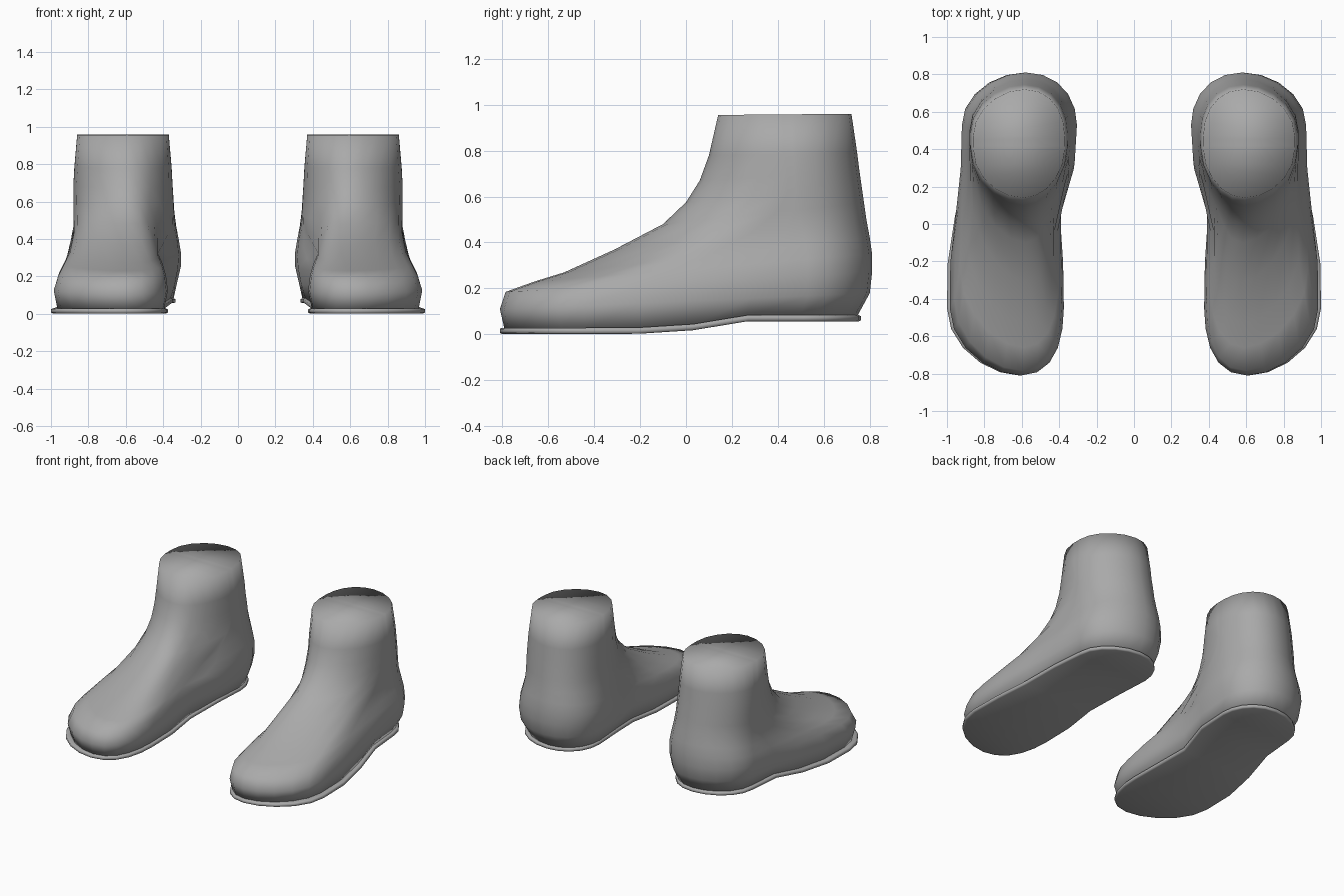
import bpy, bmesh, math

if "Cube" in bpy.data.objects:
    bpy.data.objects.remove(bpy.data.objects["Cube"])

E, M = 5, 4          # steps per rounded end quarter and per straight side
N = 2 * (2 * E + M)  # points per ring

grey = bpy.data.materials.new("dark_grey")
grey.diffuse_color = (0.4, 0.4, 0.4, 1)
grey.use_nodes = True
grey.node_tree.nodes["Principled BSDF"].inputs["Base Color"].default_value = grey.diffuse_color


def smooth(a, b, v):
    t = min(1, max(0, (v - a) / (b - a)))
    return t * t * (3 - 2 * t)


def sole_height(y):
    # underside: flat forefoot, short rise at the arch, raised heel
    pts = [(-9, 0), (-0.22, 0.002), (0.06, 0.02), (0.2, 0.057), (9, 0.057)]
    for (y0, z0), (y1, z1) in zip(pts, pts[1:]):
        if y <= y1:
            return z0 + (z1 - z0) * (y - y0) / (y1 - y0)


def side_profile(yf, yb, a, b):
    # (y, half-width factor, closeness to the tip) from toe tip to heel tip
    out = []
    for i in range(E + 1):
        t = math.pi / 2 * i / E
        out.append((yf + a - a * math.cos(t), math.sin(t), math.cos(t) ** 2))
    for i in range(1, M):
        out.append((yf + a + (yb - b - yf - a) * i / M, 1, 0))
    for i in range(E + 1):
        t = math.pi / 2 * i / E
        out.append((yb - b + b * math.sin(t), math.cos(t), math.sin(t) ** 2))
    return out


def ring(row, lift=None):
    # foot-shaped loop: front y/z, back y/z, outer/inner x at ball,
    # outer/inner x at heel, length of rounded front and back ends
    yf, zf, yb, zb, fo, fi, ho, hi, a, b = row
    right, left = [], []
    for y, f, end in side_profile(yf, yb, a, b):
        s = (y - yf) / (yb - yf)
        k = smooth(-0.3, 0.5, y)
        outer = fo + (ho - fo) * k
        inner = fi + (hi - fi) * k + 0.04 * math.exp(-((y - 0.03) / 0.17) ** 2)
        c, w = (outer + inner) / 2, (outer - inner) / 2
        c -= end * (0.075 * (1 - k) if s < 0.5 else 0.03)
        z = zf + (zb - zf) * s if lift is None else sole_height(y) + lift
        right.append((c + w * f, y, z))
        left.append((c - w * f, y, z))
    return right + left[-2:0:-1]


def loft(name, loops, sign):
    bm = bmesh.new()
    rings = [[bm.verts.new((sign * x, y, z)) for x, y, z in lp] for lp in loops]
    for a, b in zip(rings, rings[1:]):
        for i in range(N):
            j = (i + 1) % N
            bm.faces.new((a[i], a[j], b[j], b[i]))
    # close both ends with strips running across the foot
    for r in (rings[0], rings[-1]):
        for i in range(N // 2):
            quad = [r[i], r[i + 1], r[(N - i - 1) % N], r[(N - i) % N]]
            bm.faces.new(list(dict.fromkeys(quad)))
    bmesh.ops.recalc_face_normals(bm, faces=bm.faces)
    for f in bm.faces:
        f.smooth = True
    me = bpy.data.meshes.new(name)
    bm.to_mesh(me)
    bm.free()
    me.materials.append(grey)
    bpy.context.collection.objects.link(bpy.data.objects.new(name, me))


# upper, from the sole seam to the ankle top
base = (-0.79, 0, 0.745, 0, 0.965, 0.395, 0.87, 0.345, 0.36, 0.25)
upper = [
    (-0.81, 0.11, 0.80, 0.18, 0.985, 0.375, 0.905, 0.325, 0.36, 0.27),
    (-0.785, 0.185, 0.81, 0.27, 0.96, 0.385, 0.92, 0.305, 0.38, 0.28),
    (-0.66, 0.23, 0.81, 0.35, 0.93, 0.40, 0.91, 0.305, 0.42, 0.28),
    (-0.53, 0.27, 0.80, 0.42, 0.90, 0.42, 0.895, 0.315, 0.48, 0.28),
    (-0.31, 0.37, 0.785, 0.50, 0.87, 0.42, 0.88, 0.33, 0.52, 0.28),
    (-0.10, 0.48, 0.775, 0.57, 0.86, 0.41, 0.88, 0.34, 0.46, 0.28),
    (0.0, 0.575, 0.765, 0.64, 0.86, 0.39, 0.88, 0.345, 0.42, 0.27),
    (0.06, 0.67, 0.755, 0.71, 0.86, 0.38, 0.88, 0.35, 0.37, 0.27),
    (0.10, 0.78, 0.745, 0.79, 0.85, 0.37, 0.875, 0.355, 0.31, 0.26),
    (0.14, 0.955, 0.72, 0.96, 0.845, 0.37, 0.86, 0.37, 0.26, 0.25),
]
# sole, a thin slab with a slightly softened rim
rim = (-0.81, 0, 0.762, 0, 1.0, 0.375, 0.89, 0.335, 0.36, 0.25)
rim_in = (-0.80, 0, 0.752, 0, 0.99, 0.385, 0.88, 0.345, 0.36, 0.25)

for label, sign in (("right", 1), ("left", -1)):
    loft(label + "_boot_upper", [ring(base, 0.022)] + [ring(r) for r in upper], sign)
    loft(label + "_boot_sole",
         [ring(rim_in, 0), ring(rim, 0.005), ring(rim, 0.022), ring(rim_in, 0.027)], sign)
